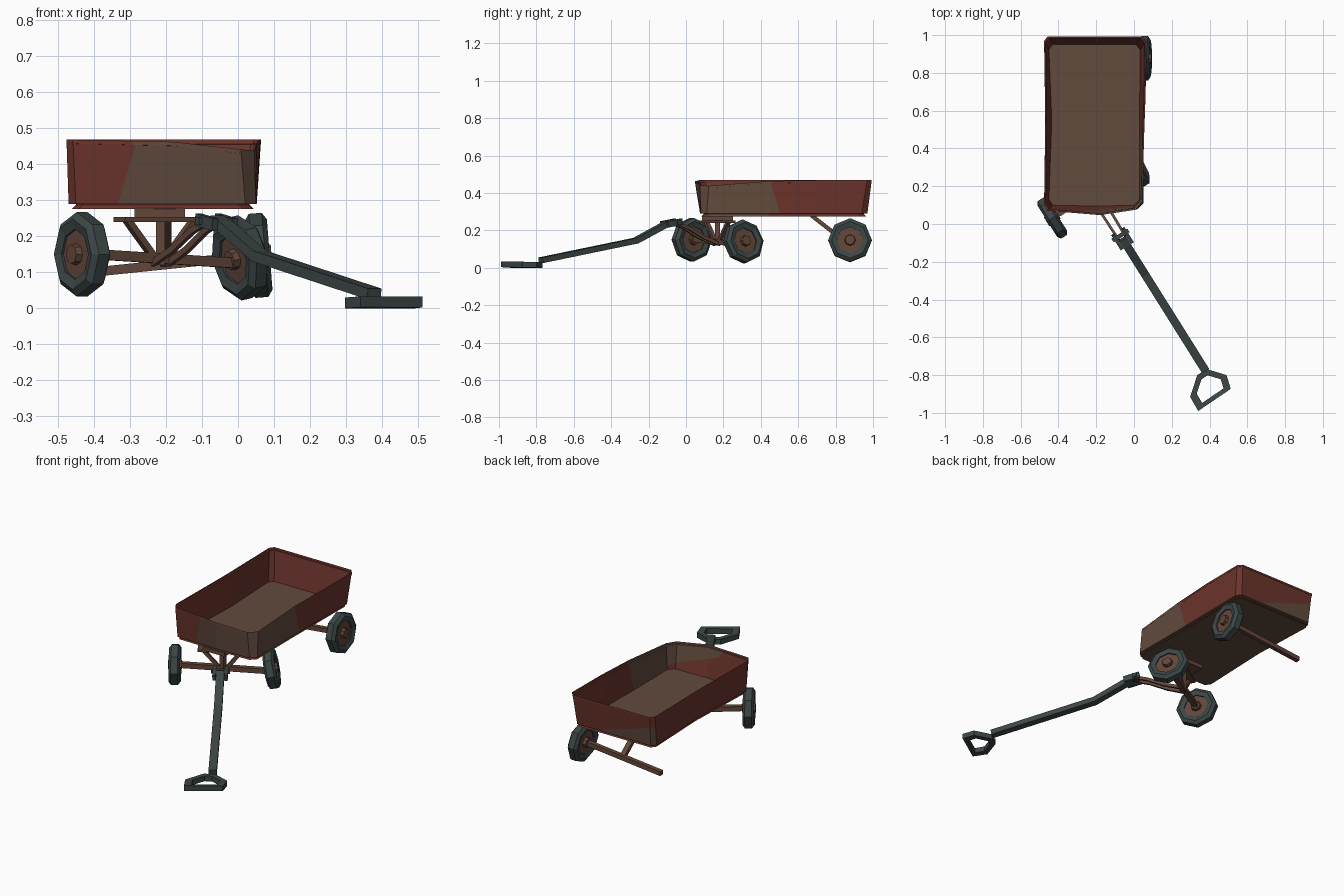
import bpy, bmesh, math
from mathutils import Vector as V

if "Cube" in bpy.data.objects:
    bpy.data.objects.remove(bpy.data.objects["Cube"])


def material(name, rgb):
    m = bpy.data.materials.new(name)
    m.diffuse_color = (*rgb, 1)
    m.use_nodes = True
    m.node_tree.nodes["Principled BSDF"].inputs["Base Color"].default_value = m.diffuse_color
    return m


RED = material("faded red paint", (0.150, 0.034, 0.025))
RUST = material("rusty brown", (0.120, 0.070, 0.047))
ROD = material("rusted rod", (0.125, 0.062, 0.041))
DARK = material("dark grey", (0.046, 0.062, 0.062))


def finish(name, bm, *mats):
    bmesh.ops.recalc_face_normals(bm, faces=bm.faces)
    me = bpy.data.meshes.new(name)
    bm.to_mesh(me)
    bm.free()
    for m in mats:
        me.materials.append(m)
    ob = bpy.data.objects.new(name, me)
    bpy.context.collection.objects.link(ob)
    return ob


def loft(bm, rings, closed=False, caps=True, tag=None):
    vs = [[bm.verts.new(p) for p in r] for r in rings]
    n = len(vs[0])
    pairs = list(zip(vs, vs[1:])) + ([(vs[-1], vs[0])] if closed else [])
    for k, (a, b) in enumerate(pairs):
        for i in range(n):
            j = (i + 1) % n
            f = bm.faces.new((a[i], a[j], b[j], b[i]))
            if tag is not None:
                f[tag] = k + 1
    if caps and not closed:
        bm.faces.new(vs[0])
        bm.faces.new(vs[-1])


def bar(name, pts, w, h, mat):
    """Rectangular bar swept along a path."""
    pts = [V(p) for p in pts]
    rings = []
    for i, p in enumerate(pts):
        t = (pts[min(i + 1, len(pts) - 1)] - pts[max(i - 1, 0)]).normalized()
        side = t.cross(V((0, 0, 1)))
        side = side.normalized() if side.length > 0.01 else V((1, 0, 0))
        up = side.cross(t)
        rings.append([p + side * w / 2 * a + up * h / 2 * b
                      for a, b in ((-1, -1), (1, -1), (1, 1), (-1, 1))])
    bm = bmesh.new()
    loft(bm, rings)
    return finish(name, bm, mat)


def wheel(name, c, axis):
    """Eight-sided tyre with a disc and hub cap."""
    c, a = V(c), V(axis).normalized()
    v = a.cross(V((0, 0, 1))).normalized()
    u = v.cross(a)

    def ring(r, o):
        return [c + a * o + (u * math.cos(k * math.pi / 4) + v * math.sin(k * math.pi / 4)) * r
                for k in range(8)]

    bm = bmesh.new()
    loft(bm, [ring(r, o) for r, o in ((.07, -.024), (.098, -.031), (.117, -.018),
                                      (.117, .018), (.098, .031), (.07, .024))], closed=True)
    finish(name + "_tyre", bm, DARK)
    bm = bmesh.new()
    loft(bm, [ring(r, o) for r, o in ((.027, -.036), (.03, -.017), (.072, -.017),
                                      (.072, .017), (.03, .017), (.027, .036))])
    finish(name + "_hub", bm, ROD)


# Tub: dented plan outlines, bottom and rim (x, y, rim drop)
low = [(-.45, .13), (-.43, .1), (-.2, .095), (0, .1), (.03, .13), (.028, .45),
       (.03, .7), (.032, .92), (.01, .95), (-.43, .95), (-.45, .925), (-.435, .55)]
top = [(-.468, .11, 0), (-.45, .078, 0), (-.18, .055, .006), (0, .083, .027), (.037, .13, .03),
       (.045, .45, .004), (.054, .7, 0), (.056, .96, 0), (.035, .985, 0), (-.45, .985, 0),
       (-.468, .96, 0), (-.462, .55, 0)]


def outline(t, off, z):
    out = []
    for (x0, y0), (x1, y1, d) in zip(low, top):
        x, y = x0 + (x1 - x0) * t, y0 + (y1 - y0) * t
        if not -.25 < x < -.1:
            x += math.copysign(off, x + .2)
        if not .3 < y < .8:
            y += math.copysign(off, y - .5)
        out.append(V((x, y, z - d * t)))
    return out


bm = bmesh.new()
tag = bm.faces.layers.int.new("ring")
loft(bm, [outline(0, -.012, .275), outline(0, 0, .287), outline(1, 0, .455),
          outline(1, .008, .457), outline(1, .008, .468), outline(1, -.008, .468),
          outline(0, -.02, .29)], tag=tag)


def paint(select, *planes):
    """Cut the chosen faces by planes and rust the part in front of all of them."""
    for co, no in planes:
        fs = [f for f in bm.faces if select(f, f.calc_center_median())]
        geom = fs + list({e for f in fs for e in f.edges}) + list({v for f in fs for v in f.verts})
        bmesh.ops.bisect_plane(bm, geom=geom, dist=1e-5, plane_co=co, plane_no=no)
    for f in bm.faces:
        c = f.calc_center_median()
        if select(f, c) and all((c - V(co)).dot(V(no)) > 0 for co, no in planes):
            f.material_index = 1


# Rust: floor, dented front corner outside and inside, rear inner corner
paint(lambda f, c: f[tag] == 0)
paint(lambda f, c: 0 < f[tag] < 6 and c.y < .16,
      ((-.3, 0, .465), (.055, 0, .05)), ((-.25, 0, .41), (.095, 0, .28)))
paint(lambda f, c: 0 < f[tag] < 6 and c.x > .005 and .12 < c.y < .93, ((0, .46, .4), (0, -1, .15)))
paint(lambda f, c: f[tag] == 6 and c.y < .16, ((-.3, 0, .4), (1, 0, -.3)))
paint(lambda f, c: f[tag] == 6 and c.x > -.02 and .1 < c.y < .93, ((0, .47, .4), (0, -1, -.3)))
paint(lambda f, c: f[tag] == 6 and c.y > .93, ((-.1, 0, .29), (-.11, 0, -.35)))
finish("tub", bm, RED, RUST)

# Steering frame: d points along the handle, a along the front axle
d, a, C = V((.532, -.847, 0)), V((.847, .532, 0)), V((-.215, .168, 0))


def P(s, lat, z):
    return C + d * s + a * lat + V((0, 0, z))


# Wheels and axles (one rear wheel is missing, so that axle end sags)
wheel("front_left_wheel", P(0, -.257, .15), -a)
wheel("front_right_wheel", P(0, .26, .14), a + V((0, 0, .2)))
wheel("rear_right_wheel", (.057, .877, .147), (1, 0, .08))
bar("front_axle", [P(0, -.25, .152), P(0, .25, .125)], .028, .028, ROD)
bar("rear_axle", [(-.455, .877, .095), (.05, .877, .147)], .026, .026, ROD)
bar("rear_strut", [(-.2, .67, .28), (-.2, .87, .125)], .03, .022, ROD)

# Front turntable and braces
bar("turntable_plate", [P(0, -.135, .247), P(0, .135, .247)], .06, .014, ROD)
bar("turntable_block", [(-.217, .085, .265), (-.217, .25, .265)], .14, .026, ROD)
bar("kingpin", [P(0, 0, .12), P(0, 0, .27)], .026, .026, ROD)
for name, s in (("left", -1), ("right", 1)):
    bar(name + "_brace", [P(0, s * .11, .245), P(0, s * .012, .13)], .022, .018, ROD)
    bar(name + "_fork", [P(0, s * .026, .125), P(.1, s * .024, .163),
                         P(.2, s * .022, .215), P(.285, s * .02, .245)], .014, .018, ROD)

# Tow handle with hinge cheeks and bent shaft
for name, s in (("left", -1), ("right", 1)):
    bar(name + "_hinge_cheek", [P(.245, s * .032, .247), P(.335, s * .032, .232)], .018, .034, DARK)
bar("hinge_pin", [P(.27, -.05, .243), P(.27, .05, .243)], .022, .022, DARK)
bar("handle_shaft", [P(.29, 0, .243), P(.335, 0, .228), P(.515, 0, .145), P(1.115, 0, .04)],
    .044, .03, DARK)

# Grip loop: flat ring around the outline
grip = [(.335, -.8), (.385, -.768), (.49, -.8), (.512, -.873), (.34, -.99), (.297, -.915)]
mid = V((.4, -.865))


def grip_ring(k, h):
    out = []
    for p in grip:
        q = mid + (V(p) - mid) * k
        slope = (V((.43, -.93)) - q).dot(V((-.532, .847)))
        out.append(V((q.x, q.y, max(0, .003 + slope * .13) + h)))
    return out


bm = bmesh.new()
loft(bm, [grip_ring(1, 0), grip_ring(1, .03), grip_ring(.66, .03), grip_ring(.66, 0)], closed=True)
finish("grip", bm, DARK)
